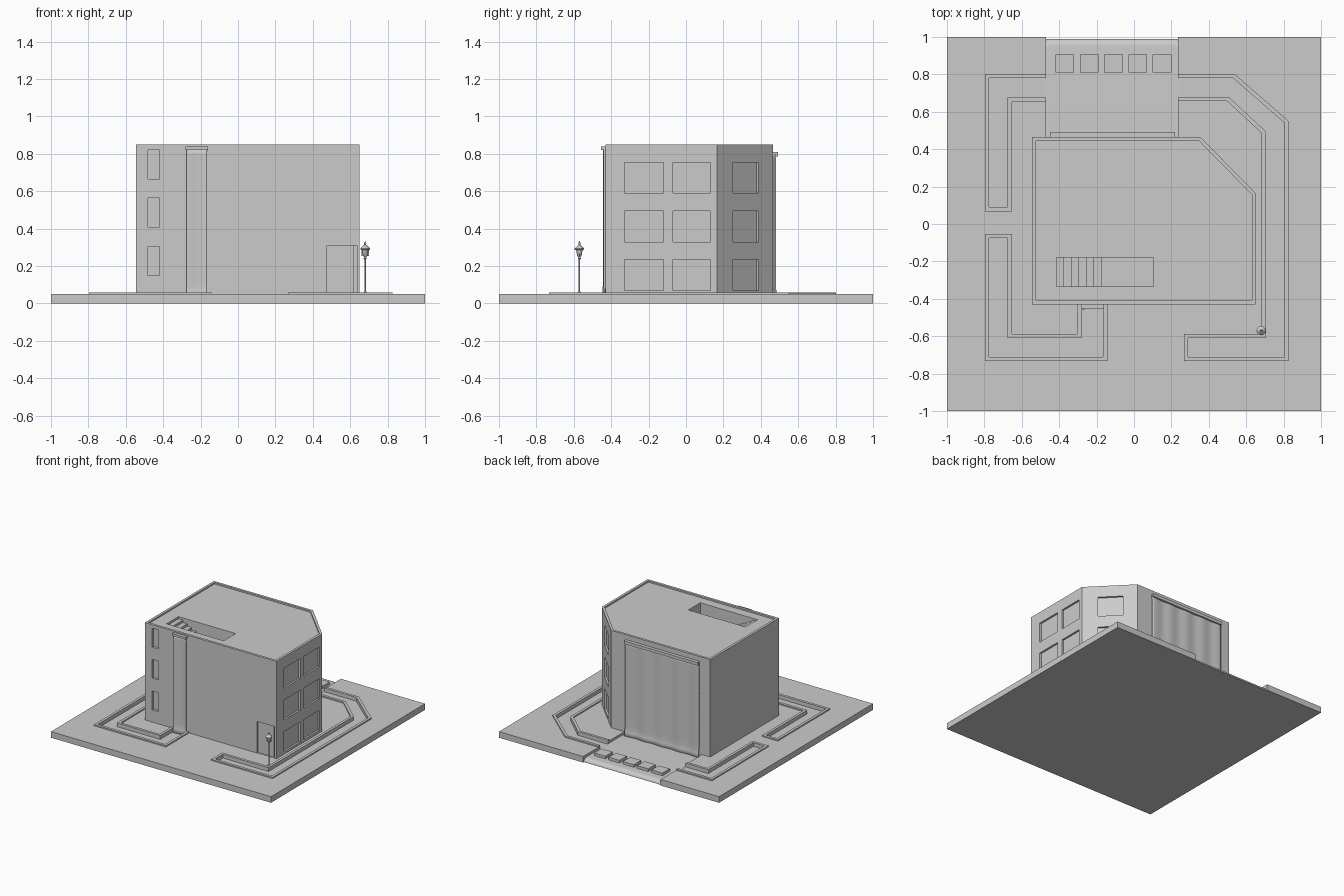
import bpy, bmesh, math
from mathutils import Vector

if "Cube" in bpy.data.objects:
    bpy.data.objects.remove(bpy.data.objects["Cube"])


def link(name, bm):
    bmesh.ops.recalc_face_normals(bm, faces=bm.faces)
    me = bpy.data.meshes.new(name)
    bm.to_mesh(me)
    bm.free()
    ob = bpy.data.objects.new(name, me)
    bpy.context.collection.objects.link(ob)
    return ob


def prism(name, pts, z0, z1):
    bm = bmesh.new()
    lo = [bm.verts.new((x, y, z0)) for x, y in pts]
    hi = [bm.verts.new((x, y, z1)) for x, y in pts]
    bm.faces.new(lo)
    bm.faces.new(hi)
    n = len(pts)
    for i in range(n):
        j = (i + 1) % n
        bm.faces.new((lo[i], lo[j], hi[j], hi[i]))
    return link(name, bm)


def box(name, x0, x1, y0, y1, z0, z1):
    return prism(name, [(x0, y0), (x1, y0), (x1, y1), (x0, y1)], z0, z1)


def offset(pts, d):
    """Mitred offset of a polygon, outward for d > 0."""
    v = [Vector(p) for p in pts]
    n = len(v)
    area = sum(v[i].x * v[(i + 1) % n].y - v[(i + 1) % n].x * v[i].y for i in range(n))
    s = 1 if area > 0 else -1
    out = []
    for i in range(n):
        a = (v[i] - v[i - 1]).normalized()
        b = (v[(i + 1) % n] - v[i]).normalized()
        na, nb = Vector((a.y, -a.x)) * s, Vector((b.y, -b.x)) * s
        out.append(v[i] + (na + nb) * d / (1 + na.dot(nb)))
    return out


def cut(ob, cutters):
    for c in cutters:
        c.hide_render = True
        m = ob.modifiers.new("cut", 'BOOLEAN')
        m.operation, m.solver, m.object = 'DIFFERENCE', 'EXACT', c
    dg = bpy.context.evaluated_depsgraph_get()
    me = bpy.data.meshes.new_from_object(ob.evaluated_get(dg))
    ob.modifiers.clear()
    ob.data = me


def discard(obs):
    for o in obs:
        bpy.data.objects.remove(o)


# outlines of the three canals around the building
E = 0.04
canals = {
    "back_left_canal": [(-.775, .78), (-.775, .09), (-.675, .09), (-.675, .675),
                        (-.47 + E, .675), (-.47 + E, .78)],
    "front_left_canal": [(-.775, -.075), (-.775, -.71), (-.165, -.71), (-.165, -.425),
                         (-.28, -.425), (-.28, -.61), (-.675, -.61), (-.675, -.075)],
    "right_canal": [(.235 - E, .78), (.53, .78), (.805, .54), (.805, -.71), (.29, -.71),
                    (.29, -.61), (.705, -.61), (.705, .495), (.505, .68), (.235 - E, .68)],
}
PX0, PX1 = -.47, .235

# ground slab with canals and pool cut through
cutters = [prism("cutter", p, -.1, .2) for p in canals.values()]
cutters.append(box("cutter", PX0, PX1, .44, 1.2, -.1, .2))
slab = box("ground_slab", -1, 1, -1, 1, 0, .05)
cut(slab, cutters)

# low kerbs and water in the canals
for name, p in canals.items():
    kerb = prism(name + "_kerb", offset(p, .022), .03, .06)
    cut(kerb, cutters)
    prism(name + "_water", p, 0, .029)
discard(cutters)

# pool water, curling over the back edge
prof = [(.44, 0), (.44, .03), (.95, .03)]
prof += [(.95 + .04 * math.sin(a), .03 * math.cos(a)) for a in
         [math.radians(15 * i) for i in range(1, 7)]]
bm = bmesh.new()
face = bm.faces.new([bm.verts.new((PX0, y, z)) for y, z in prof])
ext = bmesh.ops.extrude_face_region(bm, geom=[face])
bmesh.ops.translate(bm, vec=(PX1 - PX0, 0, 0),
                    verts=[g for g in ext["geom"] if isinstance(g, bmesh.types.BMVert)])
pool = link("pool_water", bm)

# stepping stones
for i in range(5):
    x = -.42 + .13 * i
    box("stepping_stone", x, x + .1, .81, .905, 0, .052)

# building with chamfered corner
plan = [(-.545, -.43), (.65, -.43), (.65, .165), (.355, .465), (-.545, .465)]
house = prism("building", plan, .01, .85)
cutters = [prism("cutter", offset(plan, -.02), .838, 1),
           box("cutter", -.415, .105, -.335, -.18, .70, 1.1),
           box("cutter", .475, .635, -.5, -.405, .051, .31)]
for z in (.15, .41, .665):
    cutters.append(box("cutter", -.48, -.42, -.5, -.41, z, z + .155))
n = Vector((.3, .295)).normalized()
a, b = Vector((.565, .25)), Vector((.432, .387))
for z in (.07, .33, .59):
    for y0, y1 in ((-.33, -.12), (-.07, .13)):
        cutters.append(box("cutter", .635, .8, y0, y1, z, z + .165))
    cutters.append(prism("cutter", [a - n * .015, a + n * .1, b + n * .1, b - n * .015],
                         z, z + .165))
cut(house, cutters)
discard(cutters)

# door leaf
box("door", .475, .62, -.42, -.40, .051, .31)

# stairs leading down from the roof
for i in range(6):
    x = -.415 + .04 * i
    box("roof_step", x, x + .04, -.335, -.18, .69, .82 - .02 * i)


# rippled sheets of falling water
def waterfall(name, x0, x1, y, side, top, nx):
    bm = bmesh.new()
    bmesh.ops.create_grid(bm, x_segments=nx, y_segments=24, size=.5)
    for v in bm.verts:
        u, t = v.co.x + .5, v.co.y + .5
        x = x0 + (x1 - x0) * u
        flare = .012 * max(0, 1 - t / .08) ** 2
        v.co = (x, y + side * (.003 * math.sin(x * 40) + flare), .025 + (top - .025) * t)
    ob = link(name, bm)
    m = ob.modifiers.new("thickness", 'SOLIDIFY')
    m.thickness, m.offset = .01, 0
    return ob


falls = [waterfall("back_waterfall", -.45, .22, .473, 1, .80, 48),
         waterfall("front_waterfall", -.275, -.165, -.437, -1, .83, 12)]
box("back_spout", -.45, .22, .46, .492, .785, .81)
box("front_spout", -.28, -.16, -.455, -.425, .82, .84)

# street lamp: turned post, lantern and cap
LX, LY = .68, -.57
prof = [(0, .05), (.009, .05), (.009, .06), (.004, .065), (.004, .235), (.009, .24),
        (.005, .248), (.012, .255), (.017, .285), (.025, .288), (.025, .295),
        (.012, .308), (.005, .314), (.006, .322), (0, .335)]
bm = bmesh.new()
vs = [bm.verts.new((r, 0, z)) for r, z in prof]
es = [bm.edges.new(p) for p in zip(vs, vs[1:])]
bmesh.ops.spin(bm, geom=vs + es, axis=(0, 0, 1), cent=(0, 0, 0), steps=12,
               angle=math.tau, use_merge=True)
bmesh.ops.remove_doubles(bm, verts=bm.verts, dist=1e-5)
lamp = link("street_lamp", bm)
lamp.location = (LX, LY, 0)
box("lamp_panel", LX - .021, LX + .021, LY - .002, LY + .002, .255, .297)

# smooth shading on water and lamp
bpy.ops.object.select_all(action='DESELECT')
for o in falls + [pool, lamp]:
    o.select_set(True)
bpy.context.view_layer.objects.active = lamp
bpy.ops.object.shade_smooth_by_angle(angle=math.radians(35))
